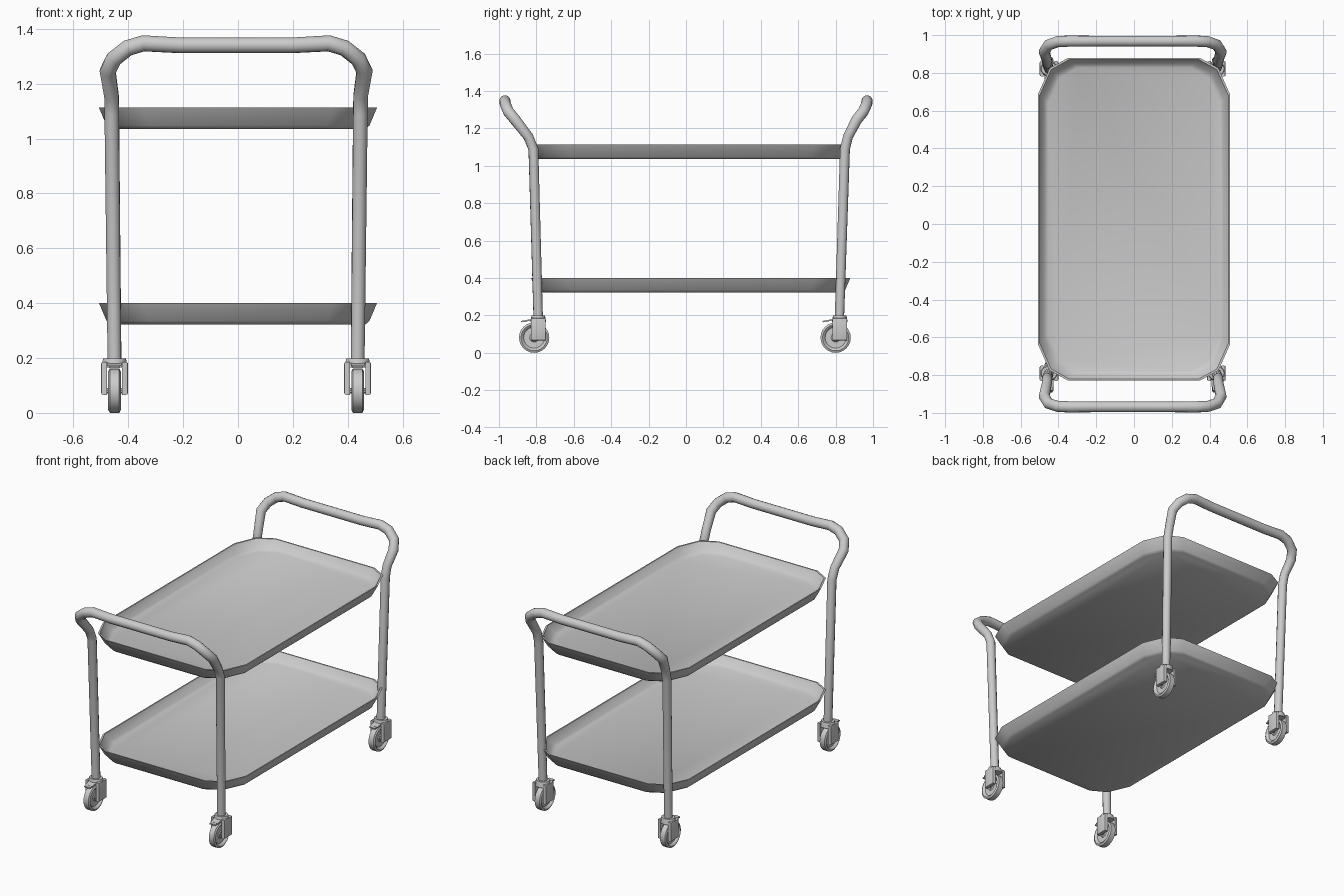
import bpy, bmesh, math
from mathutils import Matrix

if "Cube" in bpy.data.objects:
    bpy.data.objects.remove(bpy.data.objects["Cube"])

CX = -0.007          # frame centre line in x


def finish(name, bm, angle=35):
    bmesh.ops.recalc_face_normals(bm, faces=bm.faces)
    me = bpy.data.meshes.new(name)
    bm.to_mesh(me)
    bm.free()
    ob = bpy.data.objects.new(name, me)
    bpy.context.collection.objects.link(ob)
    bpy.ops.object.select_all(action='DESELECT')
    bpy.context.view_layer.objects.active = ob
    ob.select_set(True)
    bpy.ops.object.shade_smooth_by_angle(angle=math.radians(angle))
    return ob


def bridge(bm, rings, closed=False):
    n = len(rings[0])
    pairs = list(zip(rings, rings[1:]))
    if closed:
        pairs.append((rings[-1], rings[0]))
    for a, b in pairs:
        for i in range(n):
            j = (i + 1) % n
            bm.faces.new((a[i], a[j], b[j], b[i]))


# Trays: clipped-corner outline lofted through a sloped rim profile
def tray(name, z0):
    q = [(0.507, 0.665), (0.447, 0.80), (0.35, 0.854)]
    outline = (q + [(-x, y) for x, y in q[::-1]]
               + [(-x, -y) for x, y in q] + [(x, -y) for x, y in q[::-1]])
    profile = [(0.042, 0), (0.028, 0.012), (0, 0.078), (0.008, 0.078),
               (0.032, 0.03), (0.052, 0.02)]
    bm = bmesh.new()
    rings = [[bm.verts.new((x - math.copysign(d, x),
                            y - math.copysign(d, y) + 0.025, z0 + z))
              for x, y in outline] for d, z in profile]
    bridge(bm, rings)
    bm.faces.new(rings[0])
    bm.faces.new(rings[-1])
    return finish(name, bm, 40)


tray("upper_tray", 1.035)
tray("lower_tray", 0.323)


# Tubular end frames: two legs and a handle in one bent tube
def frame(name, ys):
    xs = [0.443, 0.453, 0.454, 0.468, 0.446, 0.395, 0.338, 0.21]
    zs = [0.18, 1.09, 1.155, 1.245, 1.29, 1.33, 1.347, 1.34]
    rs = [0.0255, 0.027, 0.027, 0.03, 0.03, 0.03, 0.03, 0.029]
    half = list(zip(xs, ys, zs, rs))
    pts = [(-x, y, z, r) for x, y, z, r in half] + half[::-1]
    cu = bpy.data.curves.new(name, 'CURVE')
    cu.dimensions = '3D'
    cu.bevel_depth = 1.0
    cu.bevel_resolution = 4
    cu.use_fill_caps = True
    sp = cu.splines.new('POLY')
    sp.points.add(len(pts) - 1)
    for p, (x, y, z, r) in zip(sp.points, pts):
        p.co = (x + CX, y, z, 1)
        p.radius = r
    sp.use_smooth = True
    ob = bpy.data.objects.new(name, cu)
    bpy.context.collection.objects.link(ob)


frame("front_frame", [-0.79, -0.816, -0.843, -0.913, -0.95, -0.966, -0.968, -0.968])
frame("back_frame", [0.82, 0.85, 0.866, 0.912, 0.948, 0.966, 0.968, 0.968])


def box(bm, size, loc, rot=0.0):
    m = (Matrix.Translation(loc) @ Matrix.Rotation(rot, 4, 'X')
         @ Matrix.Diagonal((*size, 1)))
    return bmesh.ops.create_cube(bm, size=1, matrix=m)['verts']


# Caster wheel: revolved tyre with recessed hub
def wheel(name, x, y):
    profile = [(0.014, 0.0), (0.014, 0.018), (0.009, 0.024), (0.009, 0.056),
               (0.018, 0.062), (0.023, 0.07), (0.017, 0.081)]
    profile += [(-w, r) for w, r in profile[::-1]]
    bm = bmesh.new()
    n = 24
    rings = [[bm.verts.new((w, r * math.cos(2 * math.pi * i / n),
                            r * math.sin(2 * math.pi * i / n)))
              for i in range(n)] for w, r in profile if r > 0]
    bridge(bm, rings)
    bm.faces.new(rings[0])
    bm.faces.new(rings[-1])
    finish(name, bm).location = (x, y - 0.022, 0.081)


# Caster fork: tapered collar with two side plates
def fork(name, x, y):
    bm = bmesh.new()
    bmesh.ops.create_cone(bm, cap_ends=True, segments=16, radius1=0.049,
                          radius2=0.041, depth=0.034,
                          matrix=Matrix.Translation((0, 0, 0.182))
                          @ Matrix.Diagonal((1, 0.87, 1, 1)))
    for s in (-1, 1):
        vs = box(bm, (0.021, 0.08, 0.12), (s * 0.0385, 0, 0.126))
        es = [e for e in {e for v in vs for e in v.link_edges}
              if all(v.co.x * s > 0.04 for v in e.verts)]
        bmesh.ops.bevel(bm, geom=es, offset=0.007, segments=2,
                        affect='EDGES', profile=0.5)
    # axle through the wheel
    bmesh.ops.create_cone(bm, cap_ends=True, segments=10, radius1=0.01,
                          radius2=0.01, depth=0.085,
                          matrix=Matrix.Translation((0, -0.022, 0.081))
                          @ Matrix.Rotation(math.pi / 2, 4, 'Y'))
    finish(name, bm).location = (x, y, 0)


# Brake lever: thin pedal over the wheel
def lever(name, x, y):
    bm = bmesh.new()
    box(bm, (0.05, 0.045, 0.008), (0, -0.05, 0.174), math.radians(12))
    box(bm, (0.04, 0.026, 0.008), (0, -0.078, 0.168), math.radians(5))
    finish(name, bm).location = (x, y, 0)


for end, y in (("front", -0.79), ("back", 0.822)):
    for side, s in (("left", -1), ("right", 1)):
        x = CX + s * 0.443
        wheel(f"{end}_{side}_wheel", x, y)
        fork(f"{end}_{side}_fork", x, y)
        lever(f"{end}_{side}_brake_lever", x, y)
